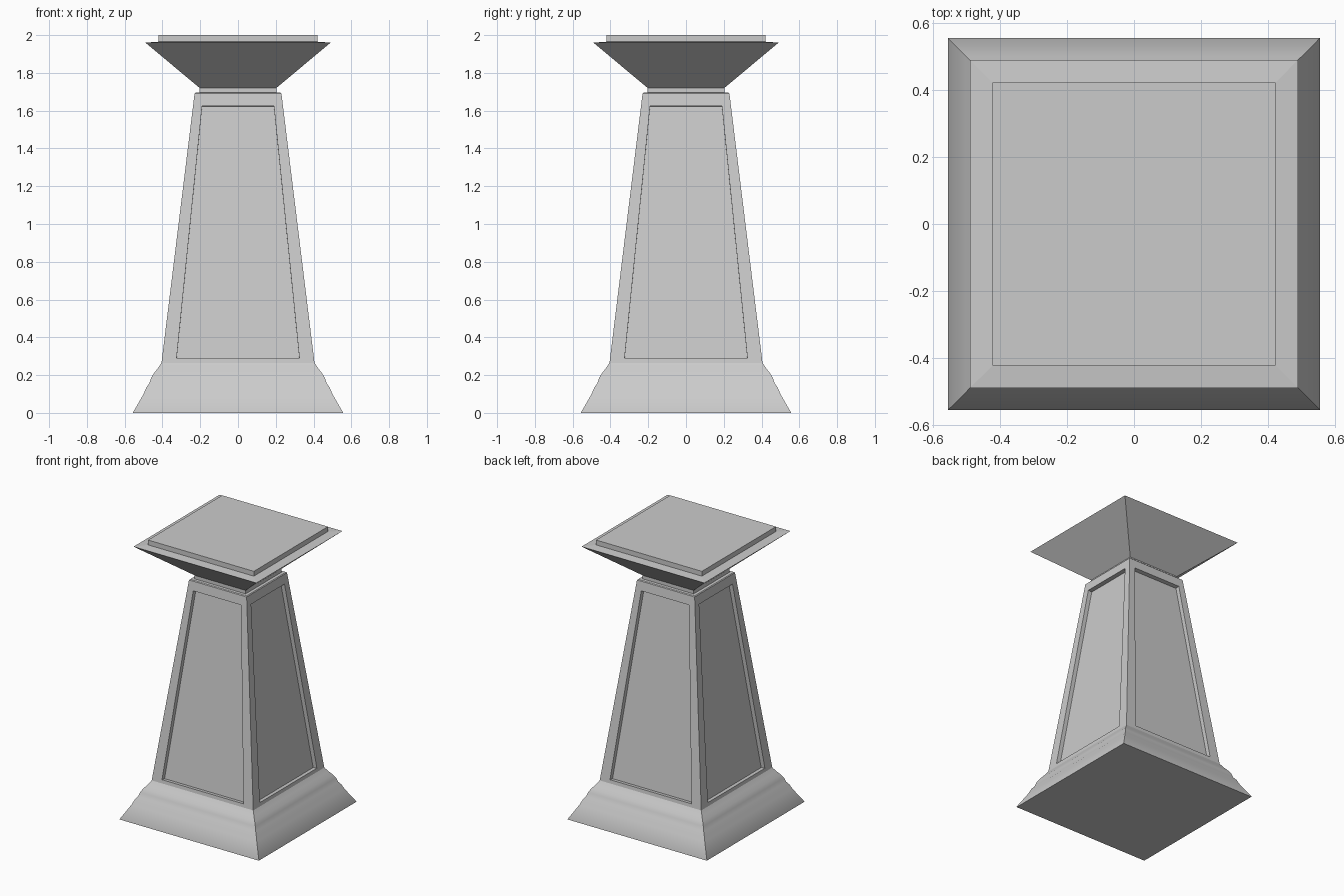
import bpy, bmesh
from math import pi, radians
from mathutils import Matrix, Vector

if "Cube" in bpy.data.objects:
    bpy.data.objects.remove(bpy.data.objects["Cube"])


def finish(name, bm, smooth=False):
    bmesh.ops.remove_doubles(bm, verts=bm.verts, dist=0.0005)
    bmesh.ops.recalc_face_normals(bm, faces=bm.faces)
    me = bpy.data.meshes.new(name)
    bm.to_mesh(me)
    bm.free()
    ob = bpy.data.objects.new(name, me)
    bpy.context.collection.objects.link(ob)
    if smooth:
        bpy.ops.object.select_all(action='DESELECT')
        ob.select_set(True)
        bpy.context.view_layer.objects.active = ob
        bpy.ops.object.shade_smooth_by_angle(angle=radians(30))
    return ob


def square_stack(name, profile, bottom=False, top=False, smooth=False):
    """Square rings from (half width, z) pairs, joined with quads."""
    bm = bmesh.new()
    rings = [[bm.verts.new((sx * h, sy * h, z))
              for sx, sy in ((-1, -1), (1, -1), (1, 1), (-1, 1))] for h, z in profile]
    for a, b in zip(rings, rings[1:]):
        for i in range(4):
            j = (i + 1) % 4
            bm.faces.new((a[i], a[j], b[j], b[i]))
    if bottom:
        bm.faces.new(rings[0][::-1])
    if top:
        bm.faces.new(rings[-1])
    return finish(name, bm, smooth)


# Shaft dimensions
Z0, H0, Z1, H1 = 0.265, 0.405, 1.69, 0.23
DEPTH = 0.03

# Moulded base
square_stack("base", [(0.555, 0), (0.555, 0.004), (0.50, 0.10), (0.485, 0.135), (0.47, 0.155),
                      (0.46, 0.185), (0.445, 0.21), (0.425, 0.235), (H0, Z0)],
             bottom=True, smooth=True)

# Tapered shaft with a recessed panel on each side
bm = bmesh.new()
inward = Vector((0, Z1 - Z0, -(H0 - H1))).normalized() * DEPTH


def on_face(x, z):
    return Vector((x, -(H0 + (H1 - H0) * (z - Z0) / (Z1 - Z0)), z))


outer = [on_face(-H0, Z0), on_face(H0, Z0), on_face(H1, Z1), on_face(-H1, Z1)]
rim = [on_face(-0.325, 0.29), on_face(0.325, 0.29), on_face(0.19, 1.625), on_face(-0.19, 1.625)]
floor = [p + inward for p in rim]
for k in range(4):
    rot = Matrix.Rotation(k * pi / 2, 4, 'Z')
    loops = [[bm.verts.new(rot @ p) for p in loop] for loop in (outer, rim, floor)]
    for a, b in zip(loops, loops[1:]):
        for i in range(4):
            j = (i + 1) % 4
            bm.faces.new((a[i], a[j], b[j], b[i]))
    bm.faces.new(loops[2])
finish("shaft", bm)

# Shoulder, neck, flared capital and top slab
square_stack("capital", [(H1, Z1), (0.225, 1.695), (0.203, 1.695), (0.203, 1.72), (0.49, 1.96),
                         (0.422, 1.965), (0.422, 2.0)], top=True)
